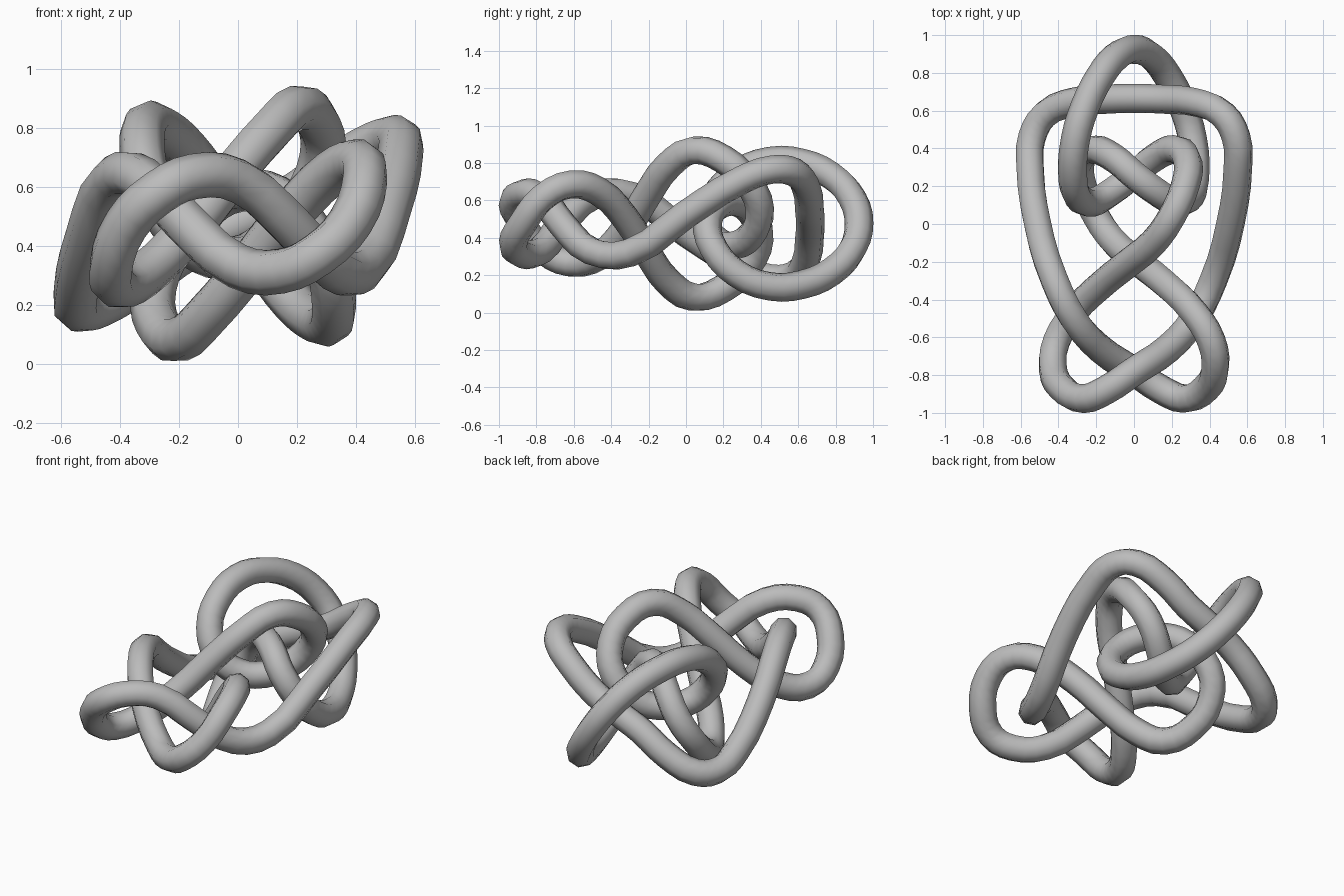
import bpy
from mathutils import Vector

cube = bpy.data.objects.get("Cube")
if cube:
    bpy.data.objects.remove(cube, do_unlink=True)

MID = 0.475      # height of the half-turn symmetry axis
RADIUS = 0.077

# Half of the closed knot, from the back bar to the far end of the ring
HALF = [
    (0, .665, .475), (.16, .66, .55), (.32, .645, .66), (.47, .58, .75),
    (.54, .46, .765), (.55, .3, .71), (.51, 0, .525), (.42, -.3, .32),
    (.32, -.5, .325), (.18, -.66, .47), (0, -.78, .62), (-.15, -.88, .635),
    (-.27, -.925, .58), (-.38, -.87, .47), (-.43, -.76, .33),
    (-.41, -.62, .265), (-.32, -.47, .30), (-.17, -.32, .45),
    (-.02, -.2, .64), (.1, -.1, .78), (.2, .04, .868), (.27, .2, .82),
    (.285, .33, .70), (.22, .395, .55), (.1, .345, .41), (0, .26, .36),
    (-.12, .17, .38), (-.22, .115, .47), (-.3, .15, .61), (-.325, .27, .74),
    (-.31, .45, .81), (-.26, .62, .80), (-.18, .78, .73), (-.09, .89, .61),
    (0, .925, .475),
]

# The other half is the first turned half way round the y axis
first = [Vector(p) for p in HALF]
second = [Vector((-p.x, p.y, 2 * MID - p.z)) for p in reversed(first[1:-1])]
path = first + second

# Closed tube along the path
curve = bpy.data.curves.new("knot_tube", "CURVE")
curve.dimensions = "3D"
curve.twist_mode = "MINIMUM"
curve.resolution_u = 3
curve.bevel_depth = RADIUS
curve.bevel_resolution = 2
spline = curve.splines.new("BEZIER")
spline.bezier_points.add(len(path) - 1)
for point, co in zip(spline.bezier_points, path):
    point.co = co
    point.handle_left_type = point.handle_right_type = "AUTO"
spline.use_cyclic_u = True
knot = bpy.data.objects.new("knot_tube", curve)
bpy.context.collection.objects.link(knot)

# Grey finish
grey = bpy.data.materials.new("plain_grey")
grey.use_nodes = True
colour = (0.5, 0.5, 0.5, 1)
grey.diffuse_color = colour
grey.node_tree.nodes["Principled BSDF"].inputs["Base Color"].default_value = colour
curve.materials.append(grey)

# Turn the tube into a smooth-shaded mesh
bpy.ops.object.select_all(action="DESELECT")
knot.select_set(True)
bpy.context.view_layer.objects.active = knot
bpy.ops.object.convert(target="MESH")
bpy.ops.object.shade_smooth()
